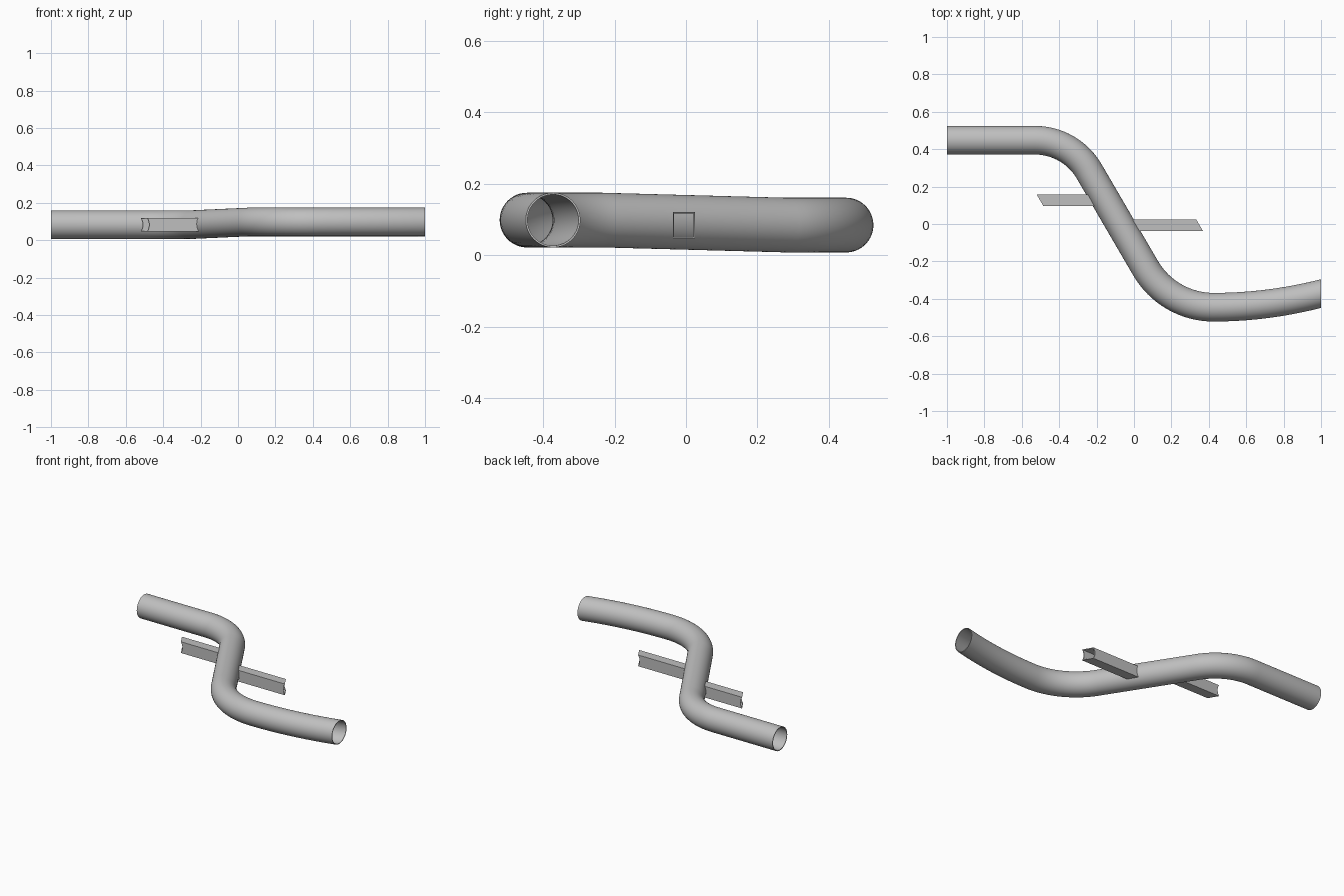
import bpy
import bmesh
from math import sin, cos, radians, pi, sqrt
from mathutils import Vector

cube = bpy.data.objects.get("Cube")
if cube:
    bpy.data.objects.remove(cube)

R, WALL, SIDES = 0.0765, 0.005, 64
Z_LOW, Z_HIGH = 0.084, 0.098
BEND = radians(60)

steel = bpy.data.materials.new("grey_steel")
steel.use_nodes = True
GREY = (0.52, 0.52, 0.52, 1)
steel.diffuse_color = GREY
steel.node_tree.nodes["Principled BSDF"].inputs["Base Color"].default_value = GREY


def hollow_sweep(name, outer, inner):
    """Skin two matching lists of rings into an open-ended walled tube."""
    bm = bmesh.new()
    skins = [[[bm.verts.new(p) for p in ring] for ring in rings]
             for rings in (outer, inner)]

    def bridge(a, b):
        n = len(a)
        for i in range(n):
            j = (i + 1) % n
            bm.faces.new((a[i], a[j], b[j], b[i]))

    for rings in skins:
        for a, b in zip(rings, rings[1:]):
            bridge(a, b)
    for end in (0, -1):
        bridge(skins[0][end], skins[1][end])
    bmesh.ops.recalc_face_normals(bm, faces=bm.faces)
    mesh = bpy.data.meshes.new(name)
    bm.to_mesh(mesh)
    bm.free()
    mesh.materials.append(steel)
    obj = bpy.data.objects.new(name, mesh)
    bpy.context.collection.objects.link(obj)
    bpy.ops.object.select_all(action='DESELECT')
    obj.select_set(True)
    bpy.context.view_layer.objects.active = obj
    bpy.ops.object.shade_smooth_by_angle(angle=radians(30))
    return obj


# Centreline of the bent pipe: (point, heading)
R1, R2 = 0.336, 0.42
path = [(Vector((-1, 0.448, Z_LOW)), 0)]
for i in range(17):
    a = BEND * i / 16
    path.append((Vector((-0.53 + R1 * sin(a), 0.448 - R1 * (1 - cos(a)), Z_LOW)), -a))
for i in range(17):
    a = BEND * (1 - i / 16)
    path.append((Vector((0.425 - R2 * sin(a), -0.445 + R2 * (1 - cos(a)), Z_HIGH)), -a))
for i in range(1, 13):
    t = i / 12
    # the shallow last bend is trimmed square to the x axis
    path.append((Vector((0.425 + 0.575 * t, -0.445 + 0.073 * t * t, Z_HIGH)), 0))


def pipe_rings(radius):
    rings = []
    for p, heading in path:
        side = Vector((-sin(heading), cos(heading), 0))
        rings.append([p + side * (radius * cos(k)) + Vector((0, 0, radius * sin(k)))
                      for k in (2 * pi * i / SIDES for i in range(SIDES))])
    return rings


hollow_sweep("bent_pipe", pipe_rings(R), pipe_rings(R - WALL))

# Straight middle run of the pipe, used to cope the stub ends
start, finish = path[17][0], path[18][0]
SLOPE = (finish.x - start.x) / (finish.y - start.y)


def section(hy, hz, steps=10):
    """Rectangle outline, with the upright sides divided for the curved cuts."""
    zs = [hz * (2 * i / steps - 1) for i in range(steps + 1)]
    return [(hy, z) for z in zs] + [(-hy, z) for z in reversed(zs)]


def stub(name, y_mid, direction, reach):
    """Square-tube stub coped to the pipe and to a parallel pipe at its far end."""
    z_mid = 0.083

    def rings(hy, hz):
        near, far = [], []
        for dy, dz in section(hy, hz):
            y = y_mid + dy
            axis = start.x + (y - start.y) * SLOPE
            cut = sqrt(R * R - dz * dz) / cos(radians(30))
            near.append((axis + direction * cut, y, z_mid + dz))
            far.append((axis + direction * (reach - cut), y, z_mid + dz))
        return [near, far]

    hollow_sweep(name, rings(0.031, 0.037), rings(0.027, 0.033))


stub("right_stub", 0.128, -1, 0.43)
stub("left_stub", -0.006, 1, 0.50)
